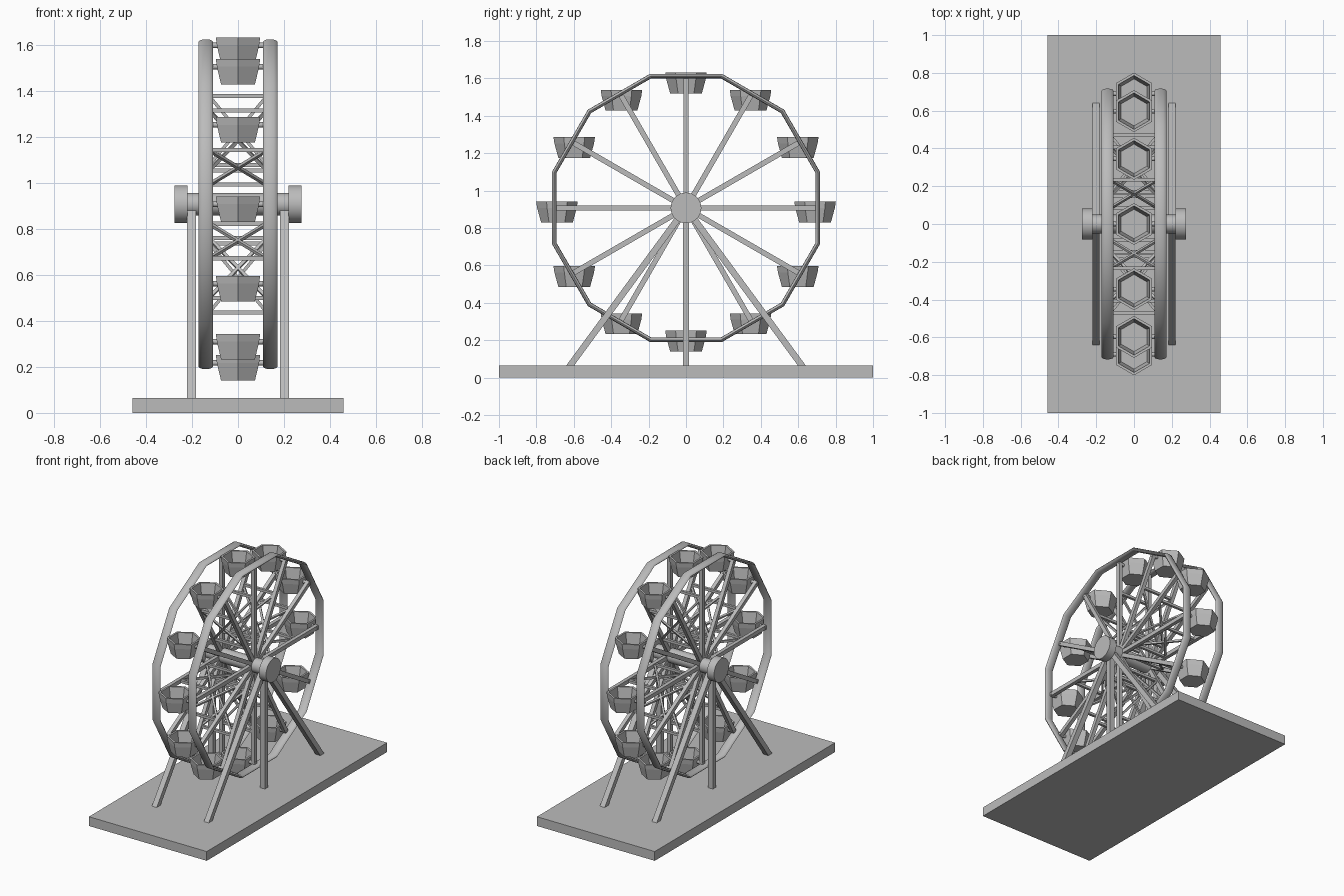
import bpy, bmesh, math
from mathutils import Vector, Matrix

if "Cube" in bpy.data.objects:
    bpy.data.objects.remove(bpy.data.objects["Cube"])

ZC = 0.907          # axle height
N = 12              # spokes and gondolas

grey = bpy.data.materials.new("plain grey")
grey.diffuse_color = (0.5, 0.5, 0.5, 1)
grey.use_nodes = True
grey.node_tree.nodes["Principled BSDF"].inputs["Base Color"].default_value = grey.diffuse_color


def finish(name, bm, smooth=None):
    bmesh.ops.recalc_face_normals(bm, faces=bm.faces)
    me = bpy.data.meshes.new(name)
    bm.to_mesh(me)
    bm.free()
    me.materials.append(grey)
    ob = bpy.data.objects.new(name, me)
    bpy.context.collection.objects.link(ob)
    if smooth:
        bpy.context.view_layer.objects.active = ob
        ob.select_set(True)
        bpy.ops.object.shade_smooth_by_angle(angle=math.radians(smooth))
        ob.select_set(False)
    return ob


def bar(bm, a, b, w, d):
    """Square bar from a to b; w across x (or the wheel plane), d the other way."""
    a, b = Vector(a), Vector(b)
    t = (b - a).normalized()
    ref = Vector((1, 0, 0))
    if abs(t.x) > 0.99:
        ref = Vector((0, 0, 1))
    u = (ref - t * ref.dot(t)).normalized()
    v = t.cross(u)
    m = Matrix((u, v, t)).transposed().to_4x4()
    m.translation = (a + b) / 2
    bmesh.ops.create_cube(bm, size=1, matrix=m @ Matrix.Diagonal((w, d, (b - a).length, 1)))


def cyl(bm, x0, x1, r, y=0, z=ZC, seg=32):
    m = Matrix.Translation(((x0 + x1) / 2, y, z)) @ Matrix.Rotation(math.pi / 2, 4, 'Y')
    bmesh.ops.create_cone(bm, cap_ends=True, segments=seg, radius1=r, radius2=r,
                          depth=abs(x1 - x0), matrix=m)


def polar(x, r, a):
    return (x, r * math.sin(a), ZC + r * math.cos(a))


# base slab
bm = bmesh.new()
bmesh.ops.create_cube(bm, size=1, matrix=Matrix.Translation((0, 0, 0.0325)) @ Matrix.Diagonal((0.915, 2, 0.065, 1)))
finish("base", bm)

# axle and end caps
bm = bmesh.new()
cyl(bm, -0.225, 0.225, 0.049)
finish("axle", bm, 40)
bm = bmesh.new()
for s in (-1, 1):
    cyl(bm, s * 0.22, s * 0.275, 0.082)
finish("hub_caps", bm, 40)

# support legs
bm = bmesh.new()
for s in (-1, 1):
    for y in (-0.63, 0, 0.63):
        bar(bm, (s * 0.202, y, 0.05), (s * 0.202, 0, ZC), 0.038, 0.034)
finish("support_legs", bm)

# twelve-sided rims with a flattened round section
bm = bmesh.new()
for s in (-1, 1):
    rings = []
    for i in range(N):
        a = math.radians(15 + 30 * i)
        ring = []
        for k in range(12):
            p = 2 * math.pi * k / 12
            r = (0.705 + 0.012 * math.sin(p)) / math.cos(math.radians(15))
            ring.append(bm.verts.new(polar(s * 0.14 + 0.032 * math.cos(p), r, a)))
        rings.append(ring)
    for i in range(N):
        A, B = rings[i], rings[(i + 1) % N]
        for k in range(12):
            bm.faces.new((A[k], A[(k + 1) % 12], B[(k + 1) % 12], B[k]))
finish("wheel_rims", bm, 40)

# spokes, cross bars and cross braces
spokes, braces = bmesh.new(), bmesh.new()
XS, R0, R1 = 0.125, 0.17, 0.47
for i in range(N):
    a = math.radians(30 * i)
    for s in (-1, 1):
        bar(spokes, polar(s * XS, 0.03, a), polar(s * XS, 0.70, a), 0.026, 0.028)
        bar(braces, polar(-s * XS, R0, a), polar(s * XS, R1, a), 0.014, 0.014)
    for r in (R0, R1):
        bar(braces, polar(-XS, r, a), polar(XS, r, a), 0.018, 0.018)
finish("spokes", spokes)
finish("cross_braces", braces)

# hexagonal open gondolas, always upright, with pivot pins
bm, pins = bmesh.new(), bmesh.new()
# (radius, height): outer bottom, outer shoulder, outer lip, inner lip, inner floor
PROFILE = [(0.085, -0.077), (0.106, 0.0), (0.111, 0.034), (0.096, 0.034), (0.078, -0.062)]
for i in range(N):
    c = Vector(polar(0, 0.69, math.radians(30 * i)))
    rings = [[bm.verts.new(c + Vector((r * math.sin(k * math.pi / 3), r * math.cos(k * math.pi / 3), h)))
              for k in range(6)] for r, h in PROFILE]
    for A, B in zip(rings, rings[1:]):
        for k in range(6):
            bm.faces.new((A[k], A[(k + 1) % 6], B[(k + 1) % 6], B[k]))
    bm.faces.new(rings[0])
    bm.faces.new(rings[-1])
    for s in (-1, 1):
        cyl(pins, s * 0.088, s * 0.14, 0.012, c.y, c.z, 8)
finish("gondolas", bm)
finish("pivot_pins", pins, 50)
